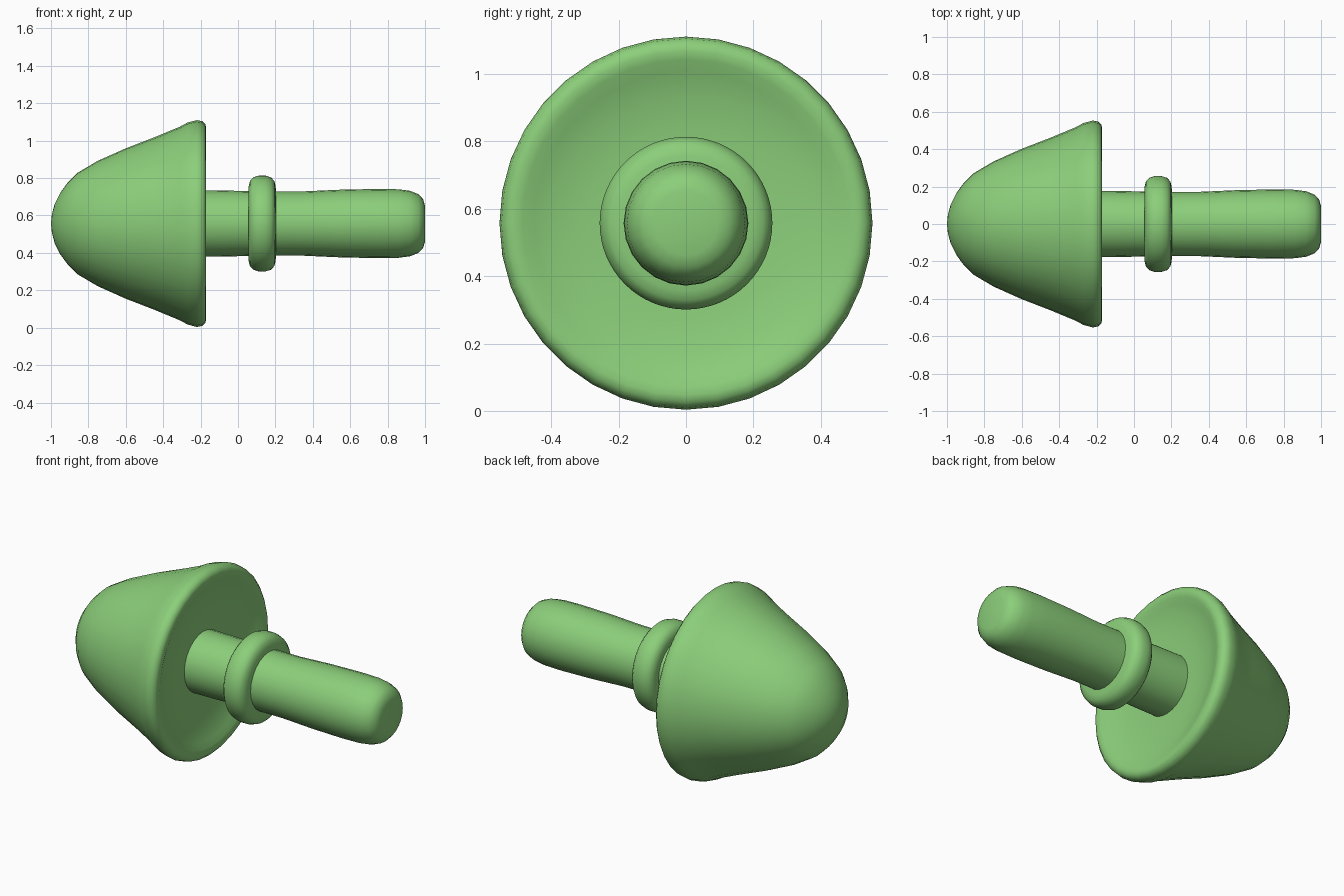
import bpy, bmesh, math

if "Cube" in bpy.data.objects:
    bpy.data.objects.remove(bpy.data.objects["Cube"])

AXIS_Z = 0.557

green = bpy.data.materials.new("soft_green")
green.use_nodes = True
COLOUR = (0.26, 0.62, 0.195, 1)
green.diffuse_color = COLOUR
green.node_tree.nodes["Principled BSDF"].inputs["Base Color"].default_value = COLOUR


def lathe(name, profile, sides):
    """Turn (x, radius) points around the horizontal axis."""
    bm = bmesh.new()
    rings = []
    for x, r in profile:
        if r == 0:
            rings.append([bm.verts.new((x, 0, AXIS_Z))] * sides)
            continue
        ring = []
        for i in range(sides):
            a = math.tau * i / sides
            ring.append(bm.verts.new((x, r * math.sin(a), AXIS_Z + r * math.cos(a))))
        rings.append(ring)
    for a, b in zip(rings, rings[1:]):
        for i in range(sides):
            j = (i + 1) % sides
            corners = list(dict.fromkeys((a[i], a[j], b[j], b[i])))
            bm.faces.new(corners)
    bmesh.ops.recalc_face_normals(bm, faces=bm.faces)
    mesh = bpy.data.meshes.new(name)
    bm.to_mesh(mesh)
    bm.free()
    mesh.materials.append(green)
    obj = bpy.data.objects.new(name, mesh)
    bpy.context.collection.objects.link(obj)
    bpy.ops.object.select_all(action="DESELECT")
    obj.select_set(True)
    bpy.context.view_layer.objects.active = obj
    bpy.ops.object.shade_smooth_by_angle(angle=math.radians(50))
    return obj


# Rounded cone cap with a rolled rim and shallow hollow underside
lathe("cap", [
    (-1, 0), (-0.995, 0.05), (-0.98, 0.105), (-0.95, 0.165), (-0.91, 0.22),
    (-0.86, 0.27), (-0.75, 0.335), (-0.6, 0.402), (-0.45, 0.46),
    (-0.31, 0.518), (-0.27, 0.54), (-0.22, 0.553), (-0.19, 0.547),
    (-0.174, 0.53), (-0.17, 0.51), (-0.175, 0.485), (-0.19, 0.45),
    (-0.21, 0.38), (-0.222, 0.29), (-0.228, 0.18), (-0.23, 0),
], 36)

# Slightly swelling stem with a blunt rounded end
lathe("stem", [
    (-0.25, 0), (-0.25, 0.178), (-0.1, 0.177), (0.13, 0.172), (0.35, 0.172),
    (0.55, 0.181), (0.75, 0.185), (0.86, 0.183), (0.92, 0.175),
    (0.965, 0.157), (0.99, 0.13), (1, 0.095), (1, 0),
], 24)

# Rounded collar around the stem
lathe("stem_ring", [
    (0.06, 0.16), (0.057, 0.2), (0.064, 0.228), (0.082, 0.247), (0.11, 0.256),
    (0.148, 0.256), (0.176, 0.247), (0.194, 0.228), (0.201, 0.2), (0.204, 0.16),
], 64)
